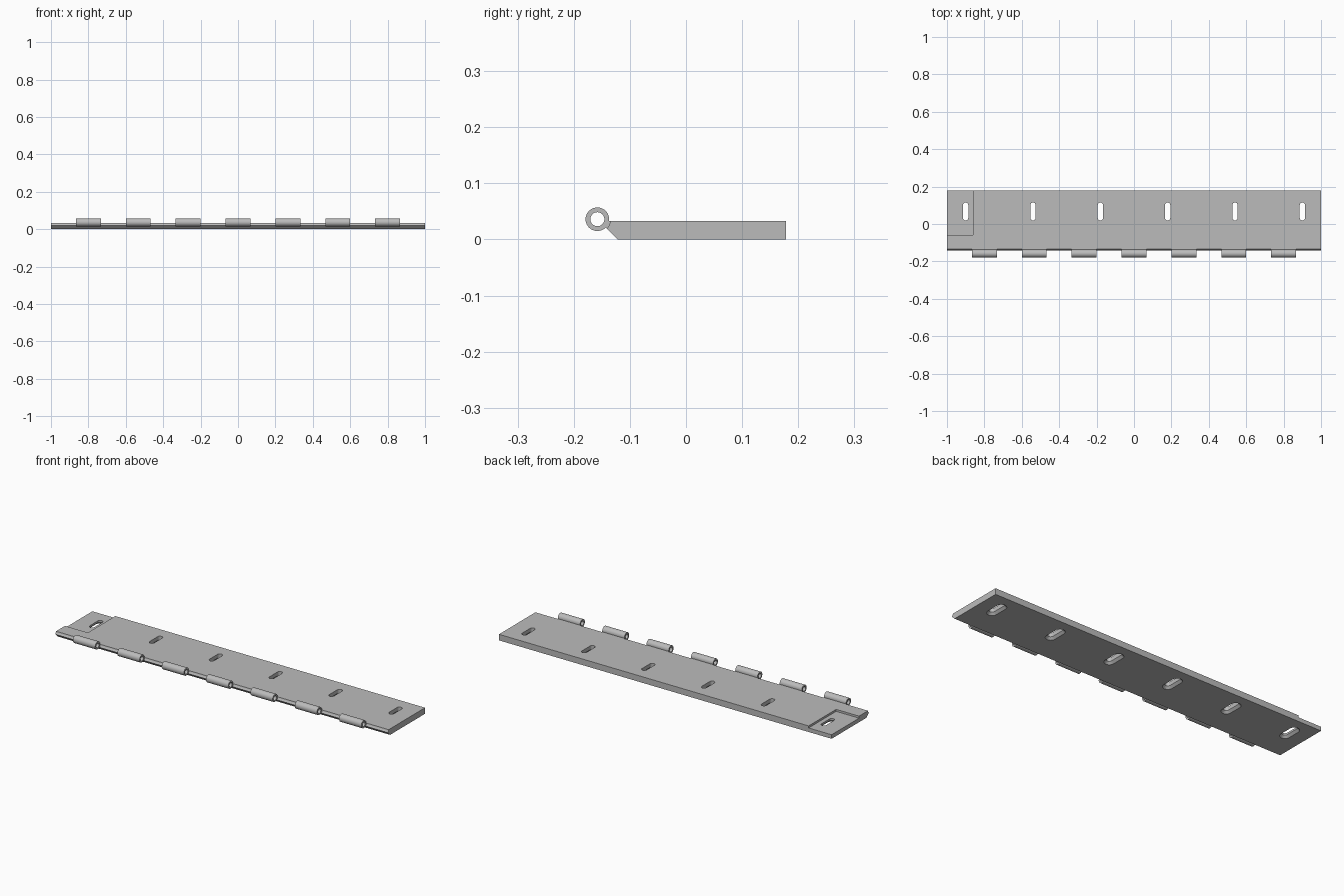
import bpy, bmesh, math

cube = bpy.data.objects.get("Cube")
if cube:
    bpy.data.objects.remove(cube)

THICK, BACK = 0.033, 0.178           # leaf thickness and rear edge
PIN_Y, PIN_Z = -0.158, 0.036         # pin axis
OUTER, BORE, CLEAR = 0.021, 0.0125, 0.0235

steel = bpy.data.materials.new("grey_steel")
steel.use_nodes = True
colour = (0.5, 0.5, 0.5, 1)
steel.diffuse_color = colour
steel.node_tree.nodes["Principled BSDF"].inputs["Base Color"].default_value = colour


def loft(bm, loops, ring=False):
    """Skin a row of equal point loops; cap the ends or close into a ring."""
    rows = [[bm.verts.new(p) for p in loop] for loop in loops]
    n = len(rows[0])
    pairs = list(zip(rows, rows[1:])) + ([(rows[-1], rows[0])] if ring else [])
    for a, b in pairs:
        for i in range(n):
            j = (i + 1) % n
            bm.faces.new((a[i], a[j], b[j], b[i]))
    if not ring:
        bm.faces.new(rows[0])
        bm.faces.new(rows[-1])


def make(name, bm):
    bmesh.ops.recalc_face_normals(bm, faces=bm.faces)
    mesh = bpy.data.meshes.new(name)
    bm.to_mesh(mesh)
    bm.free()
    mesh.materials.append(steel)
    obj = bpy.data.objects.new(name, mesh)
    bpy.context.collection.objects.link(obj)
    return obj


def prism(bm, profile, x0, x1):
    loft(bm, [[(x, y, z) for y, z in profile] for x in (x0, x1)])


def around_pin(r, angle):
    return PIN_Y + r * math.cos(angle), PIN_Z + r * math.sin(angle)


def top_angle(r):
    return math.asin((THICK - PIN_Z) / r)


def cut(target, cutter):
    cutter.hide_render = True
    mod = target.modifiers.new("cut", "BOOLEAN")
    mod.object, mod.operation, mod.solver = cutter, "DIFFERENCE", "EXACT"
    bpy.context.view_layer.objects.active = target
    bpy.ops.object.modifier_apply(modifier=mod.name)
    bpy.data.objects.remove(cutter)


def smooth(obj):
    bpy.ops.object.select_all(action="DESELECT")
    obj.select_set(True)
    bpy.context.view_layer.objects.active = obj
    bpy.ops.object.shade_smooth_by_angle(angle=math.radians(30))


# Leaf plate with chamfered, hollowed front edge
low = -math.pi / 4
high = top_angle(CLEAR)
hollow = [around_pin(CLEAR, low + (high - low) * i / 6) for i in range(7)]
bm = bmesh.new()
prism(bm, [(BACK, 0), (PIN_Y + PIN_Z, 0)] + hollow + [(BACK, THICK)], -1, 1)
leaf = make("hinge_leaf", bm)

# Shallow recess in the rear corner of one end
bm = bmesh.new()
prism(bm, [(-0.058, 0.022), (0.3, 0.022), (0.3, 0.1), (-0.058, 0.1)], -1.1, -0.862)
cut(leaf, make("recess_cutter", bm))


# Countersunk screw slots
def slot_loop(x, r, z, straight=0.034, mid=0.067, steps=10):
    points = []
    for side in (1, -1):
        for i in range(steps + 1):
            a = math.pi * i / steps
            points.append((x + side * r * math.cos(a),
                           mid + side * (straight + r * math.sin(a)), z))
    return points


bm = bmesh.new()
for i in range(6):
    x = -0.9 + 0.36 * i
    loft(bm, [slot_loop(x, r, z) for r, z in
              ((0.028, -0.002), (0.014, 0.012), (0.014, 0.05))])
cut(leaf, make("slot_cutter", bm))
smooth(leaf)

# Seven hollow knuckles, each with a web joining it to the leaf
for i in range(7):
    x0 = (i - 3) * 0.2667 - 0.0667
    x1 = x0 + 0.1333
    bm = bmesh.new()
    section = ((OUTER, x0), (OUTER, x1), (BORE, x1), (BORE, x0))
    tube = []
    for r, x in section:
        tube.append([(x, *around_pin(r, math.tau * k / 40)) for k in range(40)])
    loft(bm, tube, ring=True)
    inner, outer = OUTER - 0.002, CLEAR + 0.002
    prism(bm, [around_pin(inner, low), around_pin(outer, low),
               around_pin(outer, top_angle(outer)),
               around_pin(inner, top_angle(inner))], x0, x1)
    smooth(make(f"knuckle_{i + 1}", bm))
